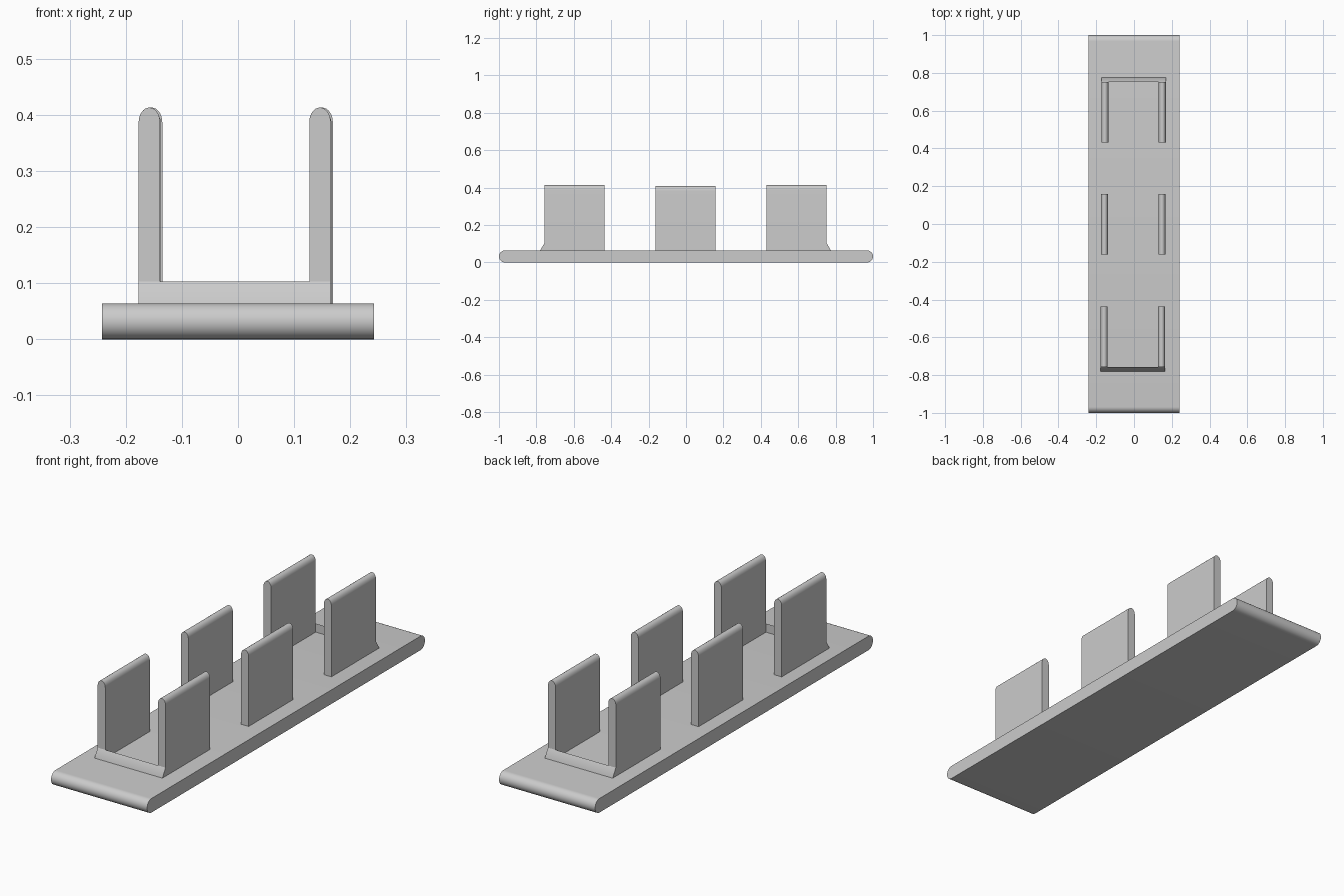
import bpy, bmesh, math
from mathutils import Vector

cube = bpy.data.objects.get("Cube")
if cube:
    bpy.data.objects.remove(cube, do_unlink=True)

# Single grey finish
grey = bpy.data.materials.new("plain_grey")
grey.use_nodes = True
colour = (0.6, 0.6, 0.6, 1)
grey.diffuse_color = colour
grey.node_tree.nodes["Principled BSDF"].inputs["Base Color"].default_value = colour


def extrude_profile(name, profile, offset):
    """Closed profile of 3D points pushed along offset into a solid."""
    bm = bmesh.new()
    face = bm.faces.new([bm.verts.new(p) for p in profile])
    new = bmesh.ops.extrude_face_region(bm, geom=[face], use_keep_orig=True)["geom"]
    bmesh.ops.translate(bm, vec=Vector(offset),
                        verts=[v for v in new if isinstance(v, bmesh.types.BMVert)])
    bmesh.ops.recalc_face_normals(bm, faces=bm.faces)
    mesh = bpy.data.meshes.new(name)
    bm.to_mesh(mesh)
    bm.free()
    mesh.materials.append(grey)
    obj = bpy.data.objects.new(name, mesh)
    bpy.context.collection.objects.link(obj)
    bpy.ops.object.select_all(action='DESELECT')
    obj.select_set(True)
    bpy.context.view_layer.objects.active = obj
    bpy.ops.object.shade_smooth_by_angle(angle=math.radians(35))
    return obj


def arc(cu, cv, ru, rv, start, steps=16):
    """Half ellipse, counter-clockwise from the start angle."""
    return [(cu + ru * math.cos(start + math.pi * i / steps),
             cv + rv * math.sin(start + math.pi * i / steps)) for i in range(steps + 1)]


# Base slab with rounded ends
half_w, thick = 0.242, 0.064
r = thick / 2
outline = arc(1 - r, r, r, r, -math.pi / 2) + arc(r - 1, r, r, r, math.pi / 2)
extrude_profile("base", [(-half_w, y, z) for y, z in outline], (2 * half_w, 0, 0))

# Three pairs of upright plates with rounded tops
plate_t, rise, sink = 0.038, 0.026, 0.01
pairs = {
    "front": (-0.006, -0.757, 0.413),
    "middle": (-0.004, -0.162, 0.408),
    "back": (-0.002, 0.431, 0.413),
}
for place, (cx, y0, top) in pairs.items():
    for side, sx in (("left", 1), ("right", -1)):
        x = cx + sx * 0.152
        h = plate_t / 2
        shape = [(x - h, thick - sink), (x + h, thick - sink)]
        shape += arc(x, top - rise, h, rise, 0)
        extrude_profile(f"{place}_{side}_plate", [(u, y0, v) for u, v in shape], (0, 0.321, 0))

# Sloped stops across the outer plates
for place, cx, inner, outer in (("front", -0.006, -0.757, -0.78), ("back", -0.002, 0.752, 0.775)):
    x0 = cx - 0.171
    wedge = [(x0, inner, thick - sink), (x0, outer, thick - sink),
             (x0, outer, thick), (x0, inner, 0.103)]
    extrude_profile(f"{place}_stop", wedge, (0.342, 0, 0))
